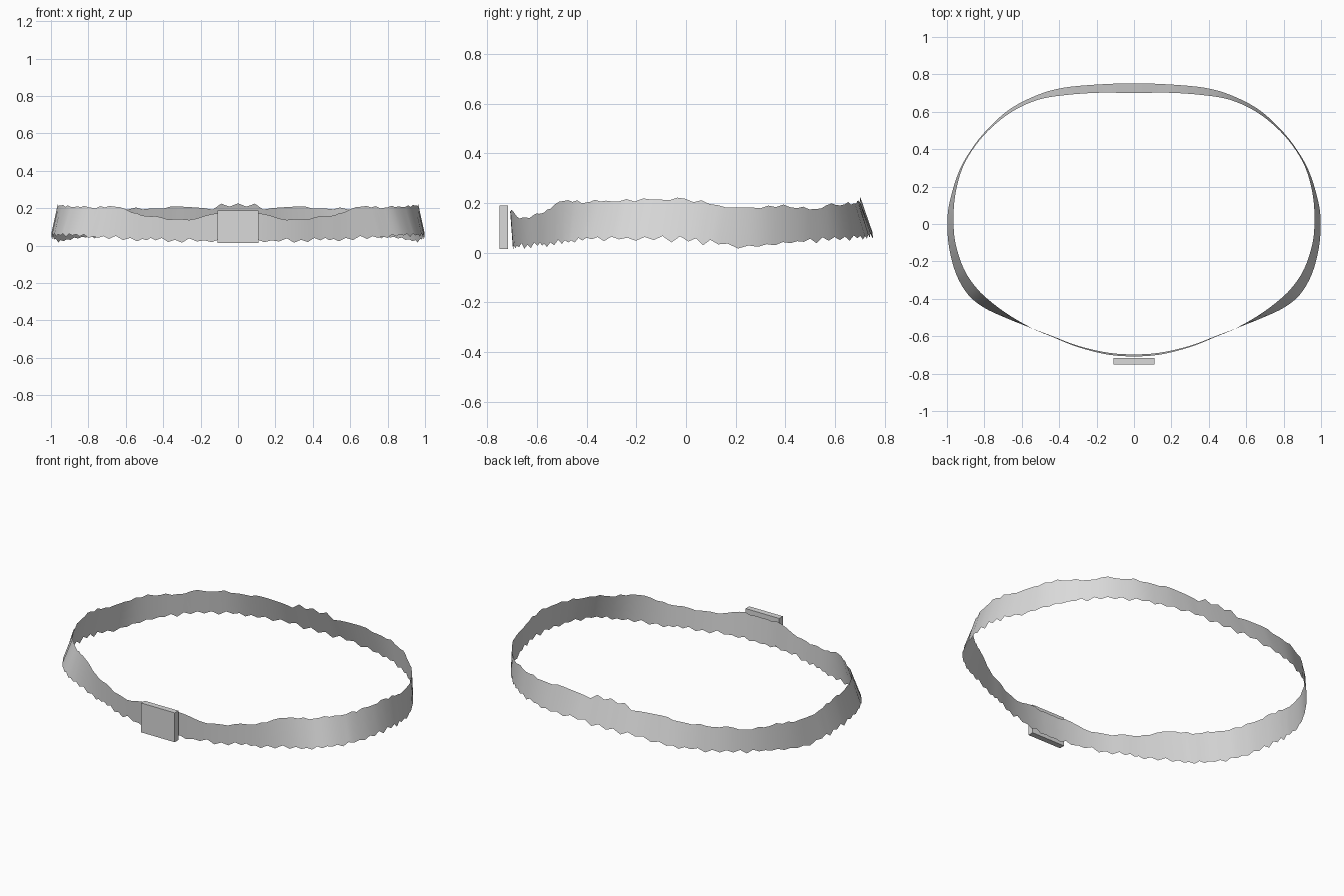
import bpy
import bmesh
import random
from mathutils import Vector

if "Cube" in bpy.data.objects:
    bpy.data.objects.remove(bpy.data.objects["Cube"])

random.seed(4)


def material(name, rgb):
    m = bpy.data.materials.new(name)
    m.diffuse_color = (*rgb, 1)
    m.use_nodes = True
    m.node_tree.nodes["Principled BSDF"].inputs["Base Color"].default_value = m.diffuse_color
    return m


grey = material("plain grey", (0.7, 0.7, 0.7))

# Half of the belt from front centre to back centre:
# top edge x, y, z then bottom edge x, y, z
STATIONS = [
    (0, -.708, .17, 0, -.697, .02),
    (.14, -.698, .165, .14, -.688, .022),
    (.30, -.658, .137, .30, -.651, .027),
    (.44, -.602, .152, .44, -.598, .03),
    (.54, -.560, .167, .54, -.560, .035),
    (.66, -.492, .208, .69, -.500, .042),
    (.76, -.420, .205, .80, -.448, .05),
    (.84, -.345, .207, .885, -.380, .058),
    (.91, -.240, .21, .95, -.270, .056),
    (.955, -.100, .218, .988, -.130, .058),
    (.965, .03, .21, .998, .01, .05),
    (.955, .16, .185, .983, .13, .037),
    (.917, .30, .185, .932, .29, .027),
    (.847, .42, .187, .855, .42, .04),
    (.757, .52, .18, .766, .525, .052),
    (.645, .605, .195, .655, .62, .057),
    (.51, .665, .20, .515, .69, .063),
    (.36, .690, .203, .38, .728, .066),
    (.18, .702, .20, .19, .746, .07),
    (0, .700, .212, 0, .752, .07),
]
SUBS = 4


def spline(a, b, c, d, t):
    return .5 * (2 * b + (c - a) * t + (2 * a - 5 * b + 4 * c - d) * t * t
                 + (3 * b - a - 3 * c + d) * t ** 3)


def half_edges():
    """Smooth top and bottom edges with a ragged outline."""
    pts = [(Vector(s[:3]), Vector(s[3:])) for s in STATIONS]
    flip = Vector((-1, 1, 1))
    pts = [tuple(v * flip for v in pts[1])] + pts + [tuple(v * flip for v in pts[-2])]
    out = []
    for i in range(1, len(pts) - 2):
        for k in range(SUBS):
            out.append([spline(*(pts[i + j][e] for j in (-1, 0, 1, 2)), k / SUBS)
                        for e in (0, 1)])
    out.append([v.copy() for v in pts[-2]])
    for n, (top, bottom) in enumerate(out):
        wave = 1 if n % 2 else -1
        top.z += random.uniform(-.007, .007)
        bottom.z += wave * random.uniform(.001, .014)
    return out


# Belt strap: open ribbon, mirrored across x
bm = bmesh.new()
rows = [(bm.verts.new(t), bm.verts.new(b)) for t, b in half_edges()]
for (t0, b0), (t1, b1) in zip(rows, rows[1:]):
    bm.faces.new((t0, b0, b1, t1)).smooth = True
mesh = bpy.data.meshes.new("belt_strap")
bm.to_mesh(mesh)
strap = bpy.data.objects.new("belt_strap", mesh)
bpy.context.collection.objects.link(strap)
mesh.materials.append(grey)
mirror = strap.modifiers.new("Mirror", "MIRROR")
mirror.use_clip = True
mirror.merge_threshold = .002

# Ragged tufts on the top edge at the back centre
for n, lift in ((-1, .01), (-3, .012), (-4, -.006)):
    mesh.vertices[2 * (len(rows) + n)].co.z += lift
bm.free()

# Flat rectangular buckle
bpy.ops.mesh.primitive_cube_add(size=1, location=(0, -.733, .102))
buckle = bpy.context.object
buckle.name = "buckle"
buckle.scale = (.22, .034, .174)
buckle.data.materials.append(grey)
